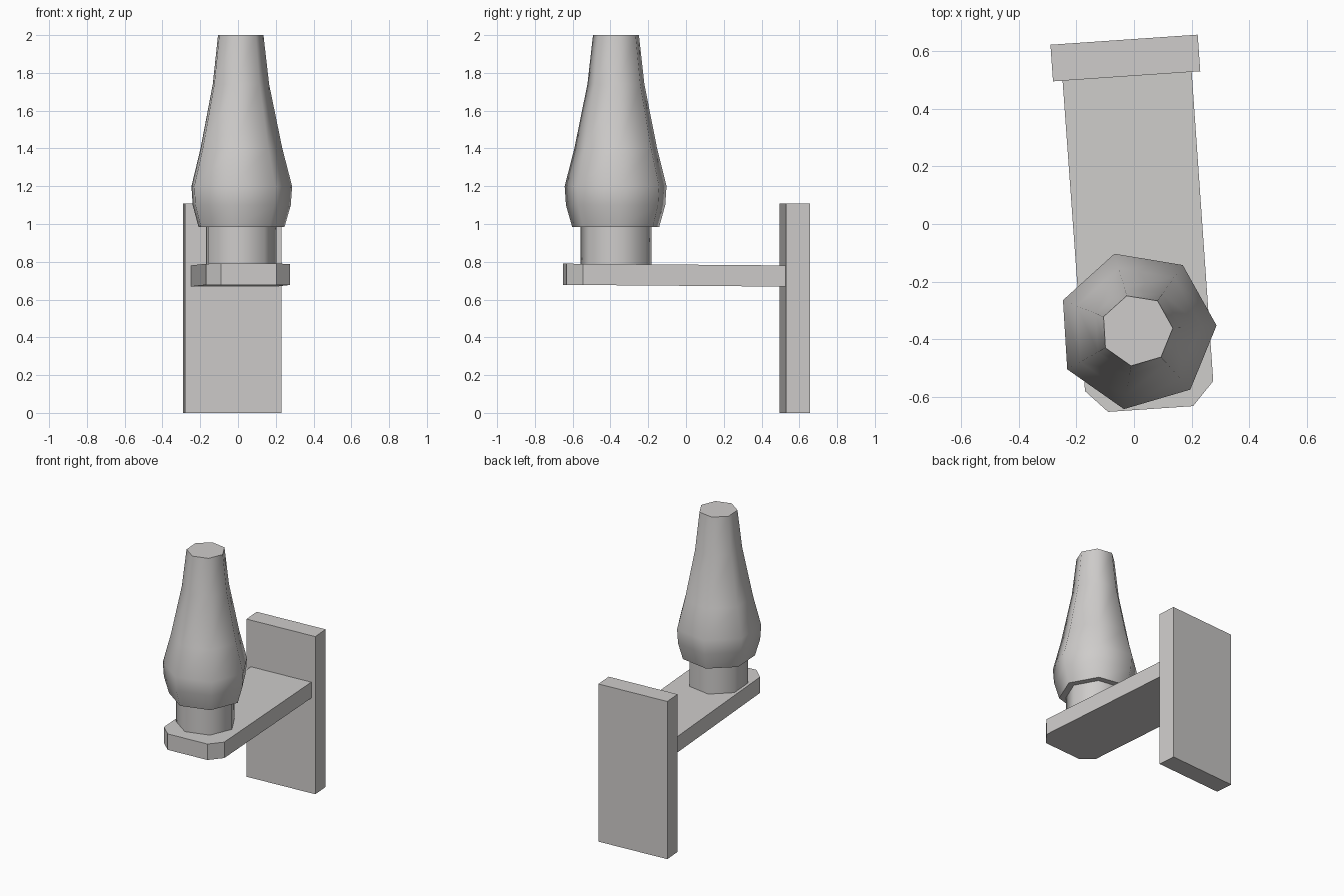
import bpy, bmesh, math

if "Cube" in bpy.data.objects:
    bpy.data.objects.remove(bpy.data.objects["Cube"])

# single warm grey colour
grey = bpy.data.materials.new("warm grey")
grey.diffuse_color = (0.62, 0.605, 0.595, 1)
grey.use_nodes = True
grey.node_tree.nodes["Principled BSDF"].inputs["Base Color"].default_value = grey.diffuse_color


def make_object(name, bm, smooth=False):
    bmesh.ops.recalc_face_normals(bm, faces=bm.faces[:])
    mesh = bpy.data.meshes.new(name)
    bm.to_mesh(mesh)
    bm.free()
    mesh.materials.append(grey)
    ob = bpy.data.objects.new(name, mesh)
    bpy.context.collection.objects.link(ob)
    if smooth:
        bpy.ops.object.select_all(action='DESELECT')
        ob.select_set(True)
        bpy.context.view_layer.objects.active = ob
        bpy.ops.object.shade_smooth_by_angle(angle=math.radians(58))
    return ob


def loft(name, rings, smooth=False):
    """Skin a list of equal-length point rings and cap both ends."""
    bm = bmesh.new()
    loops = [[bm.verts.new(p) for p in ring] for ring in rings]
    n = len(loops[0])
    for a, b in zip(loops, loops[1:]):
        for i in range(n):
            j = (i + 1) % n
            bm.faces.new((a[i], a[j], b[j], b[i]))
    bm.faces.new(loops[0][::-1])
    bm.faces.new(loops[-1])
    return make_object(name, bm, smooth)


def turned(name, profile, center=(0.01, -0.369), sides=7, start=3.5):
    """Seven-sided turned part from (radius, z) pairs."""
    rings = []
    for r, z in profile:
        angles = [math.radians(start + 360 * i / sides) for i in range(sides)]
        rings.append([(center[0] + r * math.cos(t),
                       center[1] + r * math.sin(t), z) for t in angles])
    return loft(name, rings, True)


# wall plate, slightly turned
plate = [(-0.281, 0.495), (0.23, 0.53), (0.221, 0.657), (-0.29, 0.622)]
loft("wall_plate", [[(x, y, z) for x, y in plate] for z in (0, 1.108)])

# arm with clipped front corners, dropping slightly towards the wall
arm = [(-0.248, 0.50), (-0.17, -0.58), (-0.09, -0.652),
       (0.205, -0.632), (0.275, -0.545), (0.2, 0.53)]
loft("arm", [[(x, y, z - 0.008 * (y + 0.65)) for x, y in arm]
             for z in (0.678, 0.79)])

# collar and lamp shade
turned("collar", [(0.193, 0.775), (0.193, 0.99)])
turned("lamp_shade", [(0.237, 0.985), (0.27, 1.1), (0.277, 1.2),
                      (0.225, 1.4), (0.155, 1.74), (0.125, 2.0)])
